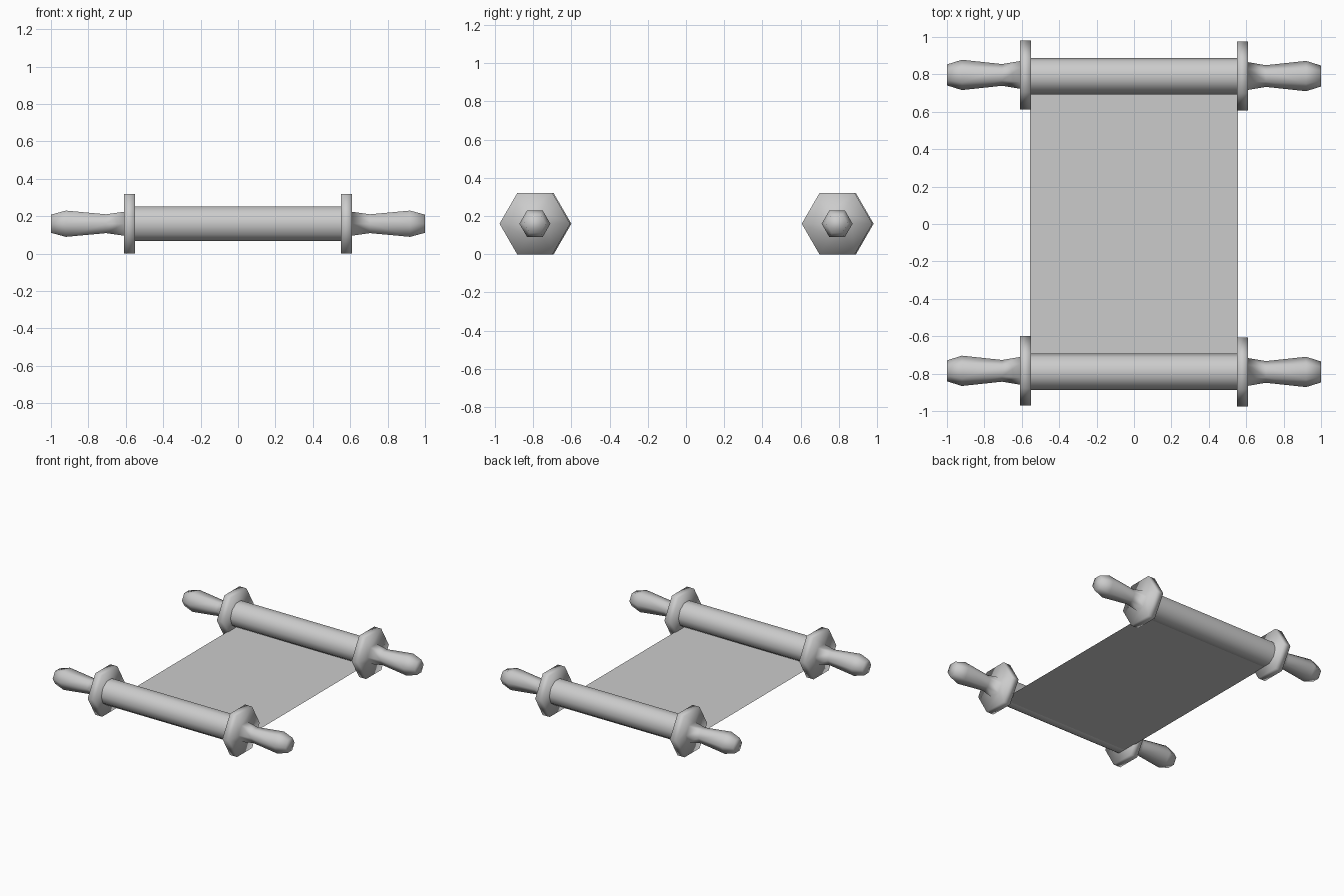
import bpy, bmesh
from math import cos, sin, pi

if "Cube" in bpy.data.objects:
    bpy.data.objects.remove(bpy.data.objects["Cube"])

AXIS_Z = 0.16     # height of the roller axes
ROLL_Y = 0.791    # distance of the roller axes from the centre


def finish(name, bm, smooth=True):
    bmesh.ops.recalc_face_normals(bm, faces=bm.faces)
    mesh = bpy.data.meshes.new(name)
    bm.to_mesh(mesh)
    bm.free()
    for p in mesh.polygons:
        p.use_smooth = smooth
    ob = bpy.data.objects.new(name, mesh)
    bpy.context.collection.objects.link(ob)
    return ob


def lathe_x(name, profile, sides, y, mirror=1, caps=True):
    """Turn (x, radius) points around an axis parallel to x."""
    bm = bmesh.new()
    rings = []
    for x, r in profile:
        rings.append([bm.verts.new((mirror * x,
                                    y + r * cos(2 * pi * i / sides),
                                    AXIS_Z + r * sin(2 * pi * i / sides)))
                      for i in range(sides)])
    for a, b in zip(rings, rings[1:]):
        for i in range(sides):
            j = (i + 1) % sides
            bm.faces.new((a[i], a[j], b[j], b[i]))
    if caps:
        bm.faces.new(rings[0])
        bm.faces.new(rings[-1])
    return finish(name, bm)


# hexagonal flange disc running out into a waisted grip
end_profile = [(0.55, 0.185), (0.61, 0.185), (0.61, 0.074),
               (0.705, 0.058), (0.92, 0.081), (1.0, 0.056)]

for row, y in (("front", -ROLL_Y), ("back", ROLL_Y)):
    # ten-sided rolled paper between the flanges
    lathe_x(row + "_roll", [(-0.555, 0.0975), (0.555, 0.0975)], 10, y, caps=False)
    # turned handles; the left ones sit a touch further back
    for side, m, dy in (("right", 1, 0.0), ("left", -1, 0.006)):
        lathe_x(f"{row}_{side}_handle", end_profile, 6, y + dy, m)

# flat open sheet, tangent to the underside of both rolls
bm = bmesh.new()
zs, ys, xs = AXIS_Z - 0.0927, ROLL_Y - 0.03, 0.557
bm.faces.new([bm.verts.new((sx * xs, sy * ys, zs))
              for sx, sy in ((-1, -1), (1, -1), (1, 1), (-1, 1))])
finish("paper_sheet", bm, smooth=False)
